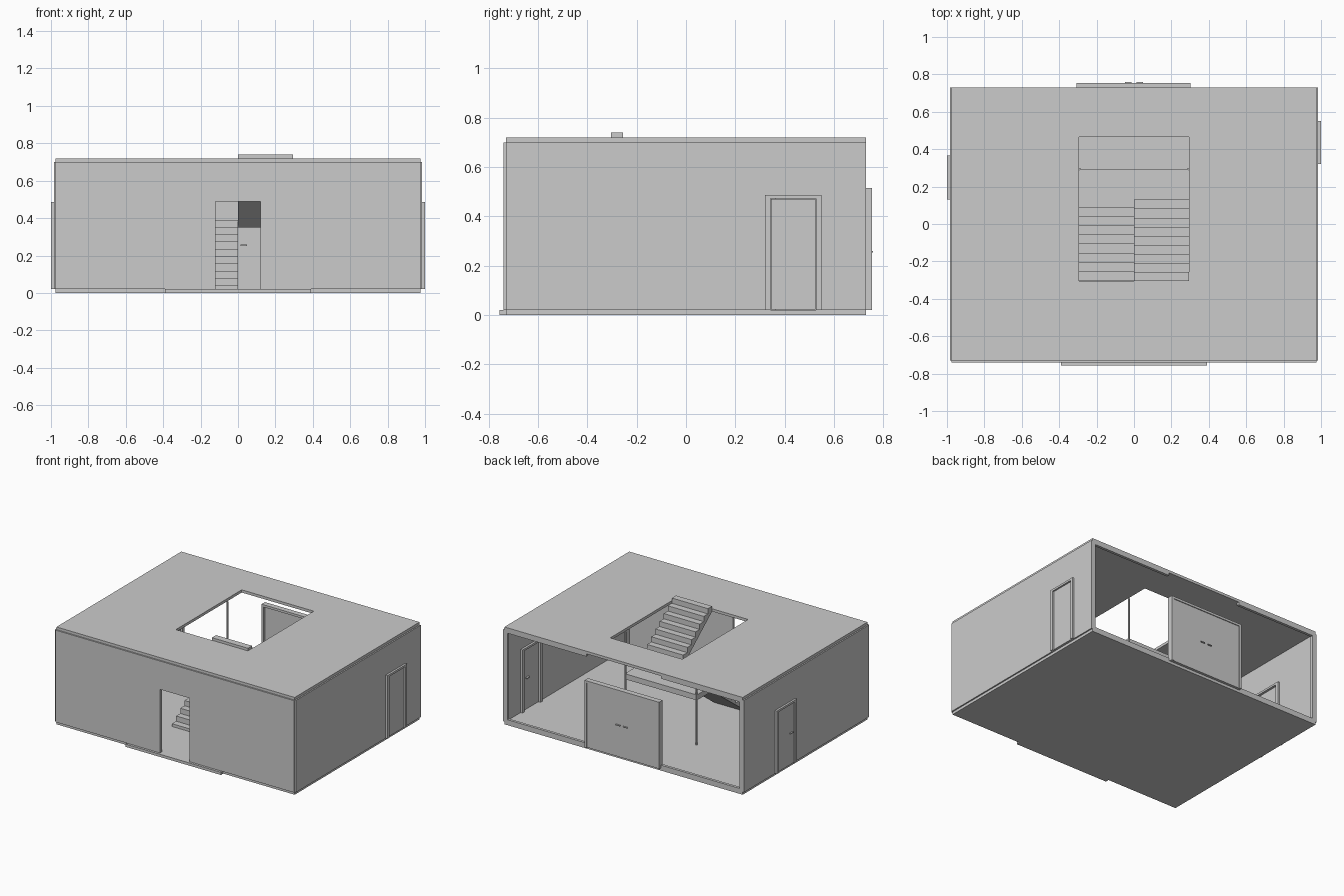
import bpy, bmesh
from mathutils import Vector

if "Cube" in bpy.data.objects:
    bpy.data.objects.remove(bpy.data.objects["Cube"])


def place(axis, p, d):
    """2D point p plus depth d along the axis -> 3D point."""
    return {'X': (d, p[0], p[1]), 'Y': (p[0], d, p[1]), 'Z': (p[0], p[1], d)}[axis]


def extrude(name, axis, faces, a, b):
    """Extrude flat polygons along an axis from depth a to depth b."""
    bm = bmesh.new()
    for pts in faces:
        bm.faces.new([bm.verts.new(place(axis, p, a)) for p in pts])
    bmesh.ops.remove_doubles(bm, verts=bm.verts, dist=1e-5)
    res = bmesh.ops.extrude_face_region(bm, geom=bm.faces[:], use_keep_orig=True)
    shift = Vector(place(axis, (0, 0), b - a))
    bmesh.ops.translate(bm, vec=shift, verts=[g for g in res['geom'] if isinstance(g, bmesh.types.BMVert)])
    bmesh.ops.recalc_face_normals(bm, faces=bm.faces[:])
    me = bpy.data.meshes.new(name)
    bm.to_mesh(me)
    bm.free()
    ob = bpy.data.objects.new(name, me)
    bpy.context.collection.objects.link(ob)
    return ob


def rect(u0, u1, v0, v1):
    return [(u0, v0), (u1, v0), (u1, v1), (u0, v1)]


def box(name, x0, x1, y0, y1, z0, z1):
    return extrude(name, 'Z', [rect(x0, x1, y0, y1)], z0, z1)


def arch(u0, u1, z0, z1, i0, i1, top):
    """Rectangle with an opening i0..i1 that reaches the bottom edge, as quads."""
    return [[(u0, z0), (i0, z0), (i0, top), (u0, z1)],
            [(u0, z1), (i0, top), (i1, top), (u1, z1)],
            [(i1, z0), (u1, z0), (u1, z1), (i1, top)]]


# Slabs: floor, front doorstep, roof with stairwell opening
box("floor_slab", -.975, .975, -.73, .73, 0, .02)
box("front_step", -.39, .39, -.757, -.73, 0, .02)
o, i = rect(-.975, .975, -.73, .73), rect(-.295, .295, -.305, .465)
extrude("roof_slab", 'Z', [[o[k], o[(k + 1) % 4], i[(k + 1) % 4], i[k]] for k in range(4)], .70, .72)

# Front wall with doorway
extrude("front_wall", 'Y', arch(-.975, .975, .02, .70, -.12, .12, .49), -.74, -.72)

# Side walls with door openings, door frames, leaves and handles
for side, s, y0, y1, h in (("right", 1, .32, .55, .48), ("left", -1, .13, .365, .185)):
    extrude(side + "_wall", 'X', arch(-.73, .73, .02, .70, y0 + .02, y1 - .02, .475), s * .968, s * .985)
    extrude(side + "_door_frame", 'X', arch(y0, y1, .02, .487, y0 + .022, y1 - .022, .472), s * .952, s * 1.0)
    extrude(side + "_door_leaf", 'X', [rect(y0 + .024, y1 - .024, .022, .47)], s * .967, s * .99)
    extrude(side + "_door_handle_inner", 'X', [rect(h - .016, h + .016, .252, .258)], s * .952, s * .967)
extrude("left_door_handle_outer", 'X', [rect(.169, .201, .252, .258)], -1.0, -.99)

# Back double door with frame and handles on both faces
extrude("back_door_frame", 'Y', arch(-.308, .302, .02, .515, -.29, .284, .498), .715, .755)
extrude("back_door_leaves", 'Y', [rect(-.29, .284, .02, .498)], .728, .749)
for s in (-1, 1):
    for y in (.717, .749):
        box("back_door_handle", s * .03 - .017, s * .03 + .017, y, y + .009, .252, .258)

# Open window frames either side of the back door
for s in (-1, 1):
    for z in (.02, .68):
        box("window_rail", min(s * .305, s * .968), max(s * .305, s * .968), .71, .73, z, z + .02)
    box("window_stile", min(s * .95, s * .968), max(s * .95, s * .968), .71, .73, .04, .68)

# Stair flights: stepped profile with sloped soffit
TREAD, RISE, LAND = .0483, .0388, .39


def flight(name, y, z, direction, base, soffit_end, x0, x1):
    pts = [(y, z)]
    for _ in range(9):
        z += RISE
        pts.append((y, z))
        y += direction * TREAD
        pts.append((y, z))
    pts += [(y, soffit_end), (pts[0][0], base)]
    if abs(base - pts[0][1]) < 1e-6:
        pts.pop()
    extrude(name, 'X', [pts], x0, x1)


flight("lower_flight", .085 - 9 * TREAD, LAND - 10 * RISE, 1, LAND - 10 * RISE, .325, -.295, 0)
flight("upper_flight", .13, LAND, -1, .35, .70, 0, .295)

# Half landing and its two posts
extrude("landing", 'Z', [[(-.295, .085), (0, .085), (0, .13), (.295, .13), (.295, .295), (-.295, .295)]], .35, LAND)
for s in (-1, 1):
    bpy.ops.mesh.primitive_cylinder_add(vertices=12, radius=.006, depth=.68, location=(s * .29, .293, .36))
    bpy.context.object.name = "landing_post"
    bpy.ops.object.shade_smooth_by_angle()
